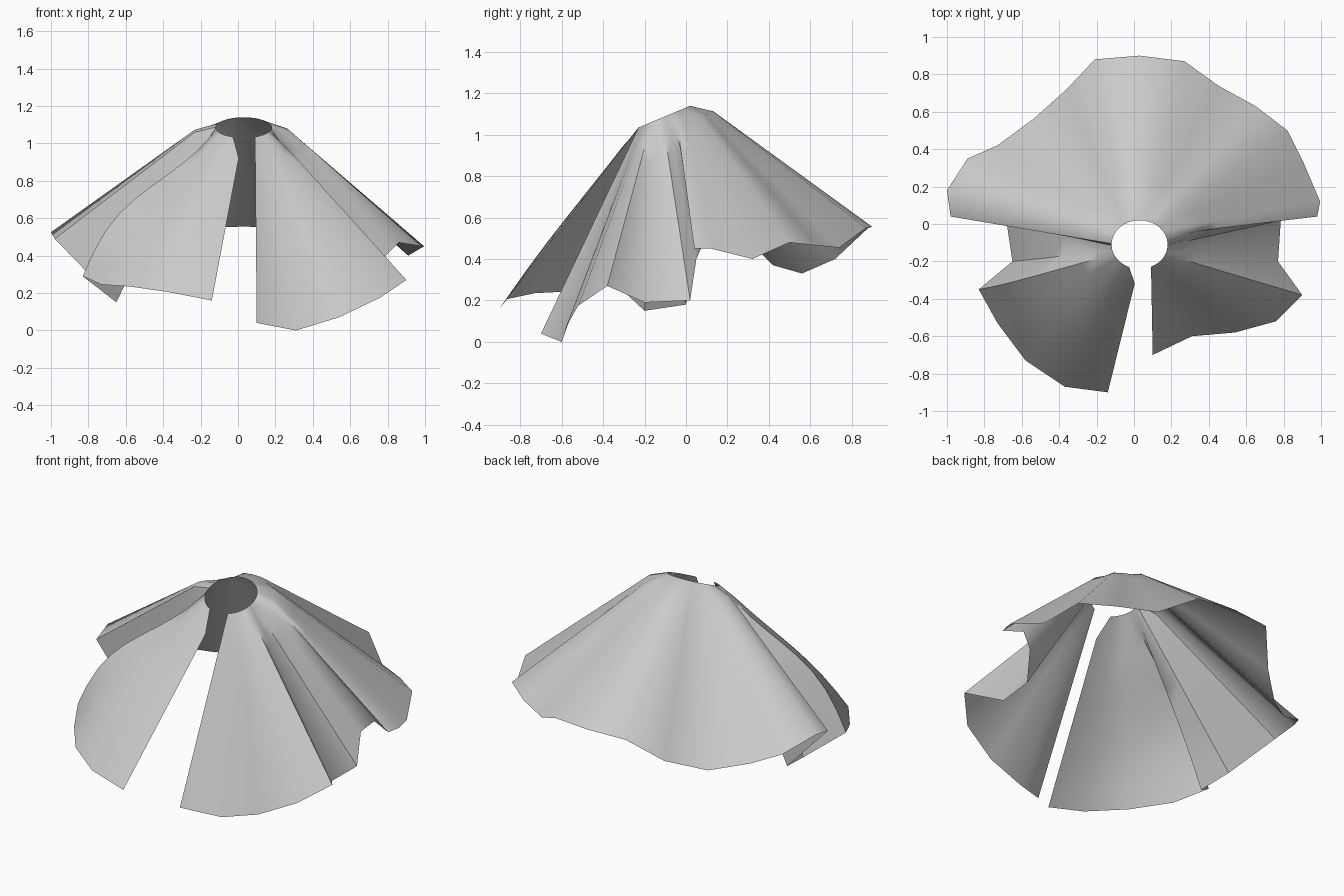
import bpy, math
from mathutils import Vector

if "Cube" in bpy.data.objects:
    bpy.data.objects.remove(bpy.data.objects["Cube"])

# Hem outline, from the right front edge round the back to the left front edge
RIGHT_FRONT = [(.10, -.70, .04), (.31, -.60, 0), (.54, -.58, .07), (.76, -.52, .175),
               (.90, -.38, .27), (.77, -.20, .19), (.785, .02, .20)]
BACK = [(.79, .05, .40), (.86, .08, .47), (.98, .04, .45), (.995, .12, .45), (.91, .32, .40),
        (.82, .50, .48), (.65, .63, .465), (.45, .74, .455), (.27, .87, .55),
        (.03, .90, .555), (-.21, .88, .55), (-.36, .72, .40), (-.54, .56, .33),
        (-.73, .42, .37), (-.89, .35, .44), (-1.0, .18, .525), (-.98, .04, .49)]
LEFT_FRONT = [(-.68, 0, .18), (-.65, -.20, .15), (-.83, -.35, .29), (-.73, -.53, .245),
              (-.58, -.73, .235), (-.37, -.87, .205), (-.14, -.90, .16)]
ROWS = 9


def collar_point(deg):
    a = math.radians(deg)
    y = -.11 + .13 * math.sin(a)
    z = 1.085 + (y + .11) * .42
    return Vector((.03 + .15 * math.cos(a), y, z))


def columns():
    # Each panel gets its own arc of the collar, shoulder lift and fold bulge
    for hem, a0, a1, lift in ((RIGHT_FRONT, -66, -2, .015), (BACK, 2, 178, .05),
                              (LEFT_FRONT, 182, 248, .015)):
        n = len(hem)
        for i, p in enumerate(hem):
            top = collar_point(a0 + (a1 - a0) * i / (n - 1))
            edge = hem is not BACK and i in (0, n - 1)
            bulge = 0
            if hem is LEFT_FRONT:
                bulge = (0, .02, .09, .06, .03, .01, 0)[i]
            yield top, Vector(p), 0 if edge else lift, bulge


verts, faces = [], []
cols = list(columns())
for ci, (top, hem, lift, bulge) in enumerate(cols):
    shoulder = top.lerp(hem, .13) + Vector((0, 0, lift))
    out = Vector((hem.x, hem.y, 0)).normalized() * .5 + Vector((0, 0, .85))
    verts.append(top)
    for r in range(ROWS):
        t = r / (ROWS - 1)
        p = shoulder.lerp(hem, t) + out * bulge * math.sin(math.pi * t ** 1.5)
        # Left opening kicks in a little just below the collar
        if ci == len(cols) - 1:
            p.x += .045 * max(0, 1 - t)
        verts.append(p)

step = ROWS + 1
for c in range(len(cols) - 1):
    for r in range(ROWS):
        a = c * step + r
        faces.append((a, a + 1, a + step + 1, a + step))

# Draped cape, a single sheet of cloth
mesh = bpy.data.meshes.new("cape")
mesh.from_pydata(verts, [], faces)
mesh.update()
cape = bpy.data.objects.new("cape", mesh)
bpy.context.collection.objects.link(cape)
bpy.context.view_layer.objects.active = cape
cape.select_set(True)
bpy.ops.object.shade_smooth_by_angle(angle=math.radians(60))
